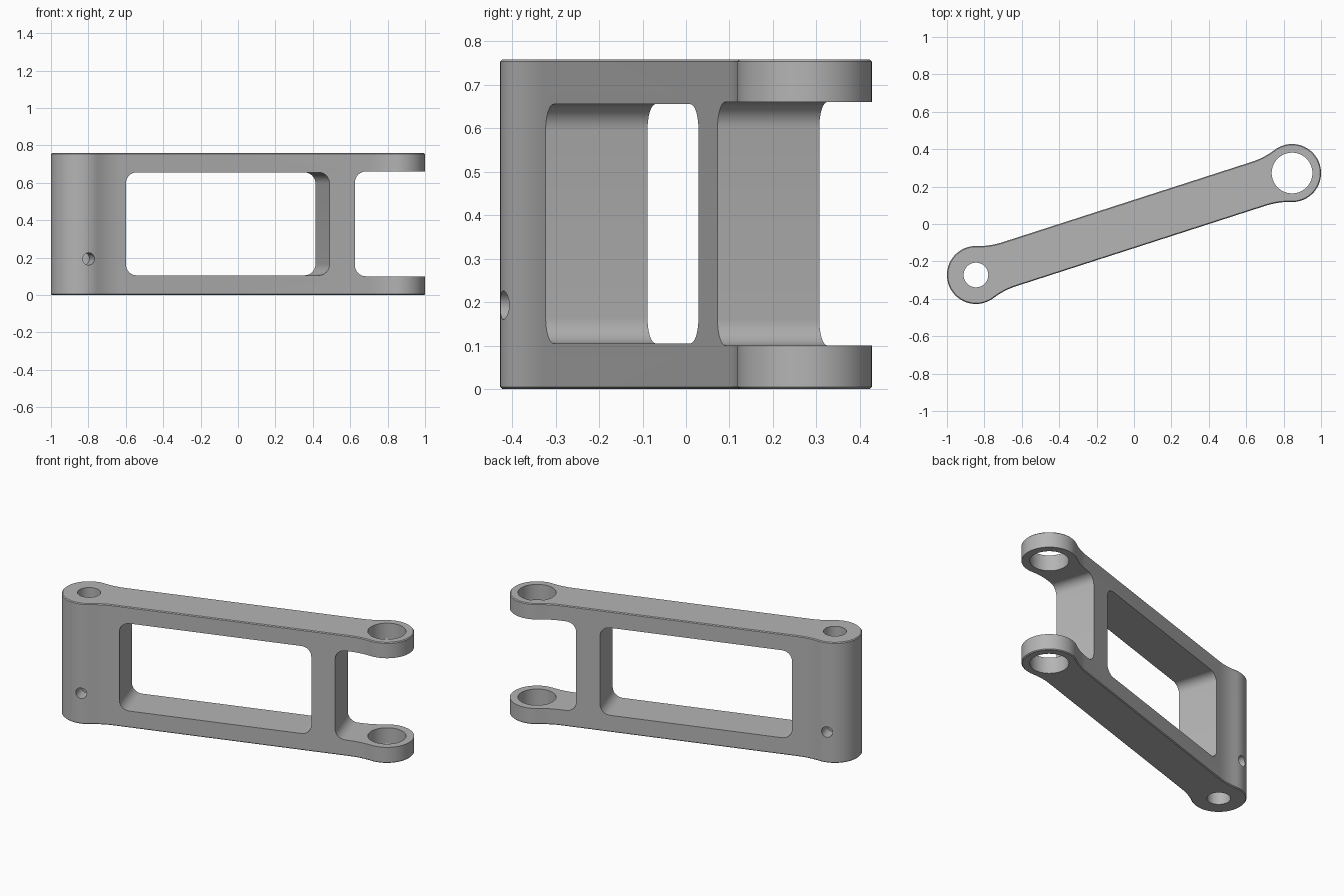
import bpy, bmesh, math
from math import sin, cos, pi, radians
from mathutils import Matrix

if "Cube" in bpy.data.objects:
    bpy.data.objects.remove(bpy.data.objects["Cube"])

HEIGHT = 0.758       # overall height
REACH = 0.888        # bore distance from the middle
BOSS = 0.155         # end boss radius
HALF = 0.123         # half thickness of the arm
BLEND = 0.4          # concave blend radius
ANGLE = math.atan2(0.545, 1.69)

steel = bpy.data.materials.new("satin_grey")
steel.use_nodes = True
grey = (0.46, 0.46, 0.46, 1)
steel.diffuse_color = grey
steel.node_tree.nodes["Principled BSDF"].inputs["Base Color"].default_value = grey


def arc(cx, cy, r, a, b, n):
    return [(cx + r * cos(a + (b - a) * i / n), cy + r * sin(a + (b - a) * i / n))
            for i in range(n + 1)]


def prism(name, outline, low, high, matrix=Matrix(), chamfer=0):
    """Extrude a 2D outline from low to high."""
    bm = bmesh.new()
    base = bm.faces.new([bm.verts.new((x, y, low)) for x, y in outline])
    top = bmesh.ops.extrude_face_region(bm, geom=[base])
    bmesh.ops.translate(bm, vec=(0, 0, high - low),
                        verts=[v for v in top["geom"] if isinstance(v, bmesh.types.BMVert)])
    bmesh.ops.recalc_face_normals(bm, faces=bm.faces)
    if chamfer:
        rims = [e for e in bm.edges if abs(e.verts[0].co.z - e.verts[1].co.z) < 1e-5]
        bmesh.ops.bevel(bm, geom=rims, offset=chamfer, segments=1, affect='EDGES')
    bm.transform(matrix)
    bmesh.ops.recalc_face_normals(bm, faces=bm.faces)
    mesh = bpy.data.meshes.new(name)
    bm.to_mesh(mesh)
    bm.free()
    mesh.materials.append(steel)
    obj = bpy.data.objects.new(name, mesh)
    bpy.context.collection.objects.link(obj)
    return obj


def circle(cx, cy, r, n=48):
    return arc(cx, cy, r, 0, 2 * pi, n)[:-1]


def rounded_box(x0, x1, y0, y1, r):
    corners = [(x1 - r, y1 - r), (x0 + r, y1 - r), (x0 + r, y0 + r), (x1 - r, y0 + r)]
    return [p for i, (x, y) in enumerate(corners)
            for p in arc(x, y, r, i * pi / 2, (i + 1) * pi / 2, 8)]


# Arm outline: boss arc with a concave blend on each side, repeated at both ends
dx = math.sqrt((BOSS + BLEND) ** 2 - (HALF + BLEND) ** 2)
a = math.atan2(HALF + BLEND, -dx)
blend = arc(REACH - dx, HALF + BLEND, BLEND, a - pi, -pi / 2, 6)
end = [(x, -y) for x, y in reversed(blend)][:-1]
end += arc(REACH, 0, BOSS, -a, a, 44) + blend[1:]
link_arm = prism("link_arm", end + [(-x, -y) for x, y in end], 0, HEIGHT, chamfer=0.005)

# Cutters: bores run upright, the openings and pin hole run across the arm
across = Matrix.Rotation(pi / 2, 4, 'X')
cutters = [
    prism("small_bore", circle(-REACH, 0, 0.066), -0.1, 1),
    prism("large_bore", circle(REACH, 0, 0.109), -0.1, 1),
    prism("window", rounded_box(-0.67, 0.475, 0.105, 0.655, 0.06), -0.5, 0.5, across),
    prism("fork_slot", rounded_box(0.617, 1.4, 0.1, 0.66, 0.06), -0.5, 0.5, across),
    prism("pin_hole", circle(-REACH, 0.193, 0.033, 32), -0.5, 0.5, across),
]
for cutter in cutters:
    cutter.hide_render = True
    mod = link_arm.modifiers.new(cutter.name, 'BOOLEAN')
    mod.operation = 'DIFFERENCE'
    mod.solver = 'EXACT'
    mod.object = cutter

# Bake the cuts and swing the arm to its resting angle
bpy.context.view_layer.update()
graph = bpy.context.evaluated_depsgraph_get()
final = bpy.data.meshes.new_from_object(link_arm.evaluated_get(graph))
link_arm.modifiers.clear()
link_arm.data = final
final.transform(Matrix.Rotation(ANGLE, 4, 'Z'))
for cutter in cutters:
    bpy.data.objects.remove(cutter)

bpy.ops.object.select_all(action='DESELECT')
link_arm.select_set(True)
bpy.context.view_layer.objects.active = link_arm
bpy.ops.object.shade_smooth_by_angle(angle=radians(30))
